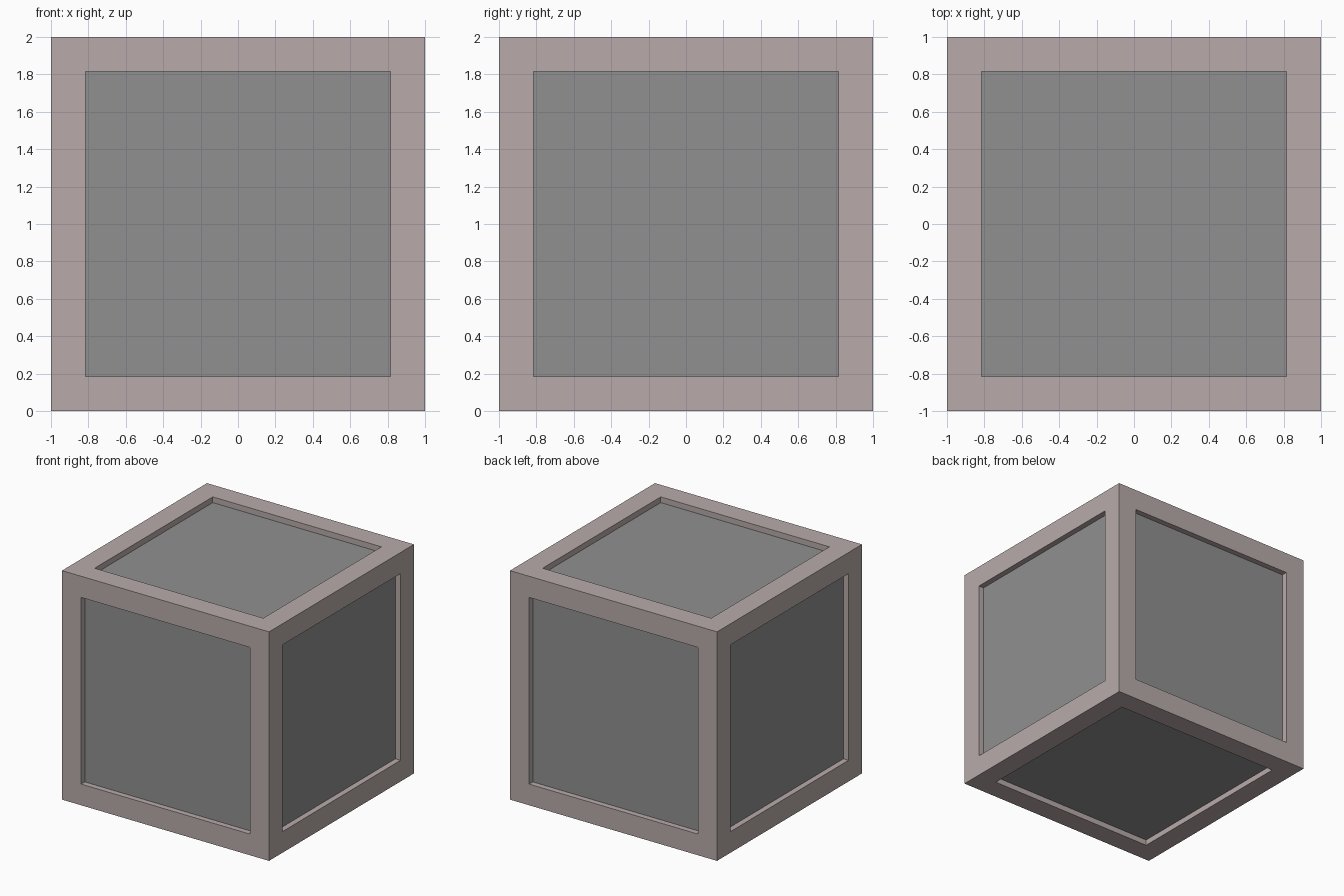
import bpy, bmesh
from mathutils import Vector

if "Cube" in bpy.data.objects:
    bpy.data.objects.remove(bpy.data.objects["Cube"])

FRAME, DEPTH = 0.185, 0.05


def material(name, rgb):
    m = bpy.data.materials.new(name)
    m.diffuse_color = (*rgb, 1)
    m.use_nodes = True
    m.node_tree.nodes["Principled BSDF"].inputs["Base Color"].default_value = m.diffuse_color
    return m


mats = [material("frame", (0.48, 0.41, 0.40)), material("panel", (0.28, 0.28, 0.28))]


def crate():
    """Cube with a raised border and a sunken panel on each side."""
    bm = bmesh.new()
    bmesh.ops.create_cube(bm, size=2)
    bmesh.ops.translate(bm, verts=bm.verts, vec=(0, 0, 1))
    panels = bm.faces[:]
    bmesh.ops.inset_individual(bm, faces=panels, thickness=FRAME, use_even_offset=True)
    for f in bmesh.ops.extrude_discrete_faces(bm, faces=panels)["faces"]:
        f.normal_update()
        f.material_index = 1
        bmesh.ops.translate(bm, verts=f.verts[:], vec=-f.normal * DEPTH)
    return bm


def piece(name, planes):
    """Keep the part of the crate where n.p > d for each plane, capping the cuts."""
    bm = crate()
    for p in planes:
        n = p.xyz
        bmesh.ops.bisect_plane(bm, geom=bm.verts[:] + bm.edges[:] + bm.faces[:], dist=1e-5,
                               plane_co=n * (p.w / n.length_squared), plane_no=n,
                               clear_inner=True)
        rim = [e for e in bm.edges if e.is_boundary]
        if rim:
            bmesh.ops.holes_fill(bm, edges=rim, sides=0)
    bmesh.ops.recalc_face_normals(bm, faces=bm.faces[:])
    me = bpy.data.meshes.new(name)
    bm.to_mesh(me)
    bm.free()
    for m in mats:
        me.materials.append(m)
    bpy.context.collection.objects.link(bpy.data.objects.new(name, me))


# Fracture planes (normal, offset) around the central piece
top = Vector((-1, 1.517, 1.996, 4.44))
back = Vector((1, 0.875, 0.22, 1.247))
right = Vector((1, -0.602, -0.319, 0.054))
low_front = Vector((-1.04, -1.2, -1, 1.43))
low_back = Vector((-0.932, 1.04, -1, 0.715))

# Planes between neighbouring outer pieces pass through the same crack lines
top_back = top - 3.99 * back
back_right = back - 1.263 * right
right_low = right - 0.618 * low_front
top_low = top - 0.509 * low_back

piece("central_piece", [-top, -back, -right, -low_front, -low_back])
piece("top_left_piece", [top, top_back, top_low])
piece("back_right_piece", [back, -top_back, back_right])
piece("front_right_piece", [right, -back_right, right_low])
piece("lower_front_piece", [low_front, -right_low])
piece("lower_back_piece", [low_back, -top_low])
